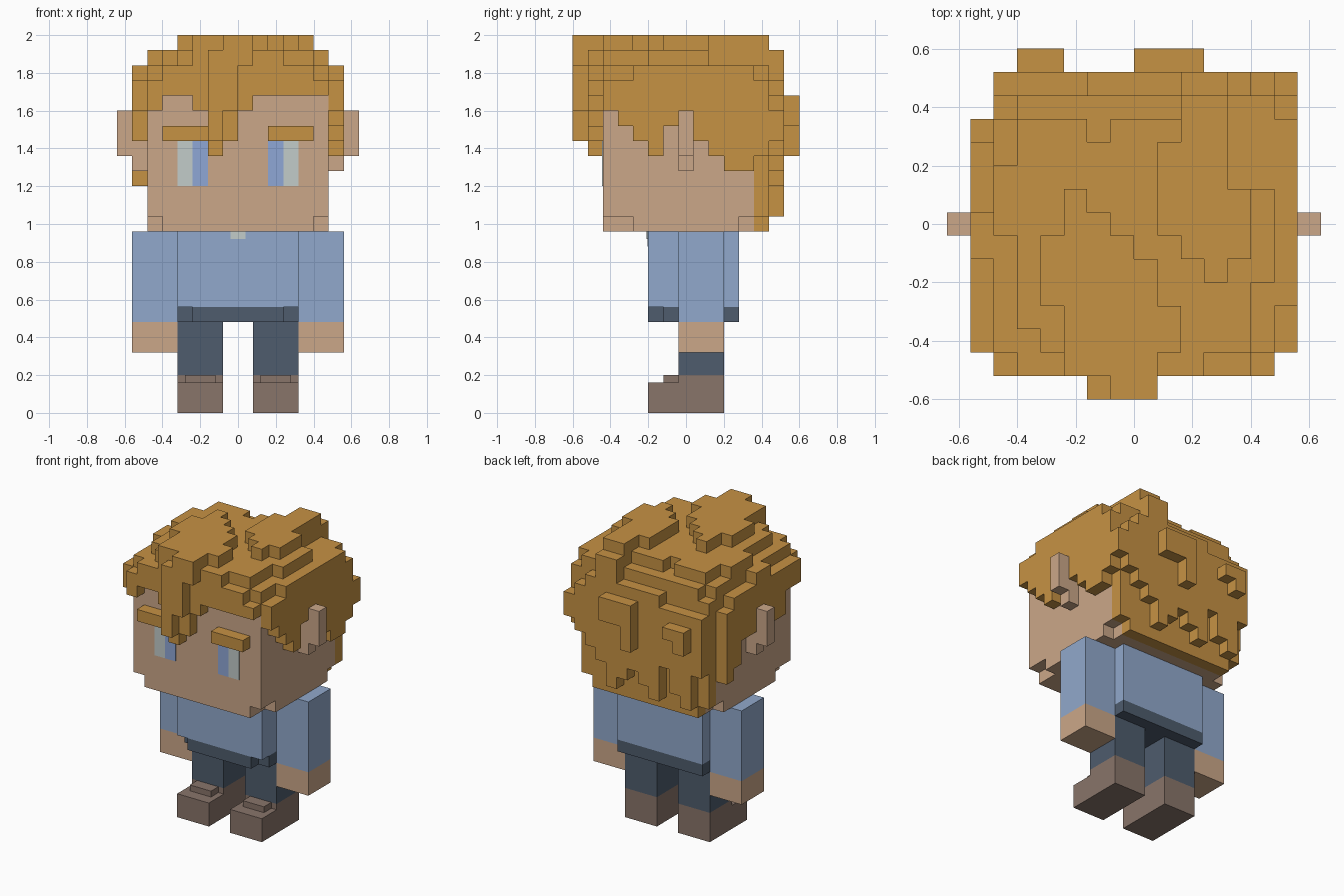
import bpy, bmesh

if "Cube" in bpy.data.objects:
    bpy.data.objects.remove(bpy.data.objects["Cube"])

U = 0.08  # voxel size; y lines sit half a voxel off centre


def material(name, r, g, b):
    m = bpy.data.materials.new(name)
    lin = [(c / 255 / 12.92 if c < 11 else ((c / 255 + 0.055) / 1.055) ** 2.4) for c in (r, g, b)]
    m.diffuse_color = (*lin, 1)
    m.use_nodes = True
    m.node_tree.nodes["Principled BSDF"].inputs["Base Color"].default_value = m.diffuse_color
    return m


HAIR = material("golden hair", 198, 146, 68)
SKIN = material("skin", 203, 167, 137)
BLUE = material("blue shirt", 145, 169, 204)
NAVY = material("dark trousers", 78, 92, 109)
SHOE = material("brown shoe", 137, 117, 106)
WHITE = material("eye white", 194, 204, 202)
IRIS = material("iris blue", 143, 167, 214)


def finish(name, bm, mat):
    me = bpy.data.meshes.new(name)
    bm.to_mesh(me)
    bm.free()
    me.materials.append(mat)
    ob = bpy.data.objects.new(name, me)
    bpy.context.collection.objects.link(ob)
    return ob


def box(name, x0, x1, y0, y1, z0, z1, mat):
    bm = bmesh.new()
    bmesh.ops.create_cube(bm, size=1)
    for v in bm.verts:
        v.co = (x1 if v.co.x > 0 else x0, y1 if v.co.y > 0 else y0, z1 if v.co.z > 0 else z0)
    bmesh.ops.recalc_face_normals(bm, faces=bm.faces)
    return finish(name, bm, mat)


def fill(cells, x0, x1, y0, y1, z0, z1):
    cells.update((x, y, z) for x in range(x0, x1) for y in range(y0, y1) for z in range(z0, z1))


def voxels(name, cells, mat):
    """Mesh of the outer faces of a set of grid cells."""
    bm = bmesh.new()
    cache = {}

    def vert(p):
        if p not in cache:
            cache[p] = bm.verts.new((p[0] * U, p[1] * U + U / 2, p[2] * U))
        return cache[p]

    for c in sorted(cells):
        for axis in range(3):
            for side in (0, 1):
                n = list(c)
                n[axis] += 1 if side else -1
                if tuple(n) in cells:
                    continue
                quad = []
                for a, b in ((0, 0), (1, 0), (1, 1), (0, 1)):
                    p = list(c)
                    p[axis] += side
                    p[(axis + 1) % 3] += a
                    p[(axis + 2) % 3] += b
                    quad.append(vert(tuple(p)))
                bm.faces.new(quad if side else quad[::-1])
    return finish(name, bm, mat)


# Head with notched jaw corners
head = set()
fill(head, -6, 6, -6, 4, 13, 21)
fill(head, -5, 5, -6, 4, 12, 13)
fill(head, -6, 6, -4, 3, 12, 13)
voxels("head", head, SKIN)

hair = set()
# Crown
fill(hair, -6, 6, -6, 4, 21, 23)
for x, (y0, y1) in enumerate([(-1, 2), (-5, 4), (-6, 4), (-7, 4), (-7, 3), (-7, 4), (-7, 4),
                              (-7, 4), (-7, 6), (-6, 6), (-6, 1), (-3, 1)], -6):
    fill(hair, x, x + 1, y0, y1, 23, 24)
# Two raised tufts on top
for x, (y0, y1) in enumerate([(-4, -1), (-7, 1), (-7, 0), (-8, -1), (-8, -2), (-6, -4)], -4):
    fill(hair, x, x + 1, y0, y1, 24, 25)
for x, (y0, y1) in enumerate([(-1, 3), (-2, 5), (-3, 5), (-2, 1)], 1):
    fill(hair, x, x + 1, y0, y1, 24, 25)
# Front fringe
for x, low in enumerate([20, 21, 21, 20, 17, 18, 20, 21, 21, 21, 21, 21], -6):
    fill(hair, x, x + 1, -7, -6, low, 22 if x in (-6, 5) else 23)
for x, low, top in ((-2, 18, 24), (-1, 20, 25), (0, 23, 25)):
    fill(hair, x, x + 1, -8, -7, low, top)
# Side hair, left then right
for y, low in enumerate([20, 20, 18, 18, 19, 20, 18, 18, 16, 15], -6):
    fill(hair, -7, -6, y, y + 1, low, 23 if -2 <= y < 0 else 21 if y == 3 else 22)
for y, low in enumerate([20, 19, 18, 17, 19, 20, 18, 17, 16, 16], -6):
    fill(hair, 6, 7, y, y + 1, low, 22 if y < -4 else 23)
fill(hair, 6, 7, 4, 5, 17, 22)
fill(hair, 6, 7, 5, 6, 18, 20)
# Back hair with ragged locks
fill(hair, -6, 6, 4, 5, 13, 22)
fill(hair, -5, 6, 4, 5, 22, 23)
fill(hair, -5, 5, 4, 5, 12, 13)
for x, low in enumerate([16, 13, 14, 16, 13, 14, 15, 14, 13, 15, 16, 17], -6):
    fill(hair, x, x + 1, 5, 6, low, 23 if x in (2, 3) else 22 if -2 <= x < 5 else 21)
fill(hair, 0, 3, 6, 7, 19, 21)
fill(hair, 0, 1, 6, 7, 17, 19)
fill(hair, -5, -3, 6, 7, 19, 20)
fill(hair, -5, -4, 6, 7, 18, 19)
voxels("hair", hair, HAIR)


def pair(name, x0, x1, *rest):
    """Left and right copies of a box."""
    box("right_" + name, x0, x1, *rest)
    box("left_" + name, -x1, -x0, *rest)


# Ears and face
pair("ear_base", 0.48, 0.56, -0.04, 0.04, 1.28, 1.60, SKIN)
pair("ear_rim", 0.56, 0.64, -0.04, 0.04, 1.36, 1.60, SKIN)
pair("eyebrow", 0.16, 0.40, -0.52, -0.44, 1.44, 1.52, HAIR)
pair("eye_white", 0.24, 0.32, -0.446, -0.44, 1.20, 1.44, WHITE)
pair("iris", 0.16, 0.24, -0.446, -0.44, 1.20, 1.44, IRIS)

# Torso, collar and waistband with notched corners
box("torso", -0.32, 0.32, -0.20, 0.28, 0.56, 0.96, BLUE)
box("collar", -0.08, 0.08, -0.205, -0.20, 0.92, 0.96, BLUE)
box("collar_tip", -0.04, 0.04, -0.205, -0.20, 0.88, 0.92, BLUE)
box("undershirt", -0.04, 0.04, -0.209, -0.205, 0.92, 0.96, WHITE)
box("waistband", -0.24, 0.24, -0.20, 0.28, 0.48, 0.56, NAVY)
box("waistband_sides", -0.32, 0.32, -0.12, 0.28, 0.48, 0.56, NAVY)

# Limbs
pair("sleeve", 0.32, 0.56, -0.04, 0.20, 0.48, 0.96, BLUE)
pair("hand", 0.32, 0.56, -0.04, 0.20, 0.32, 0.48, SKIN)
pair("trouser_leg", 0.08, 0.32, -0.04, 0.20, 0.20, 0.48, NAVY)
pair("shoe", 0.08, 0.32, -0.20, 0.20, 0.0, 0.16, SHOE)
pair("shoe_ankle", 0.08, 0.32, -0.04, 0.20, 0.16, 0.20, SHOE)
pair("shoe_tongue", 0.12, 0.28, -0.12, -0.04, 0.16, 0.20, SHOE)
